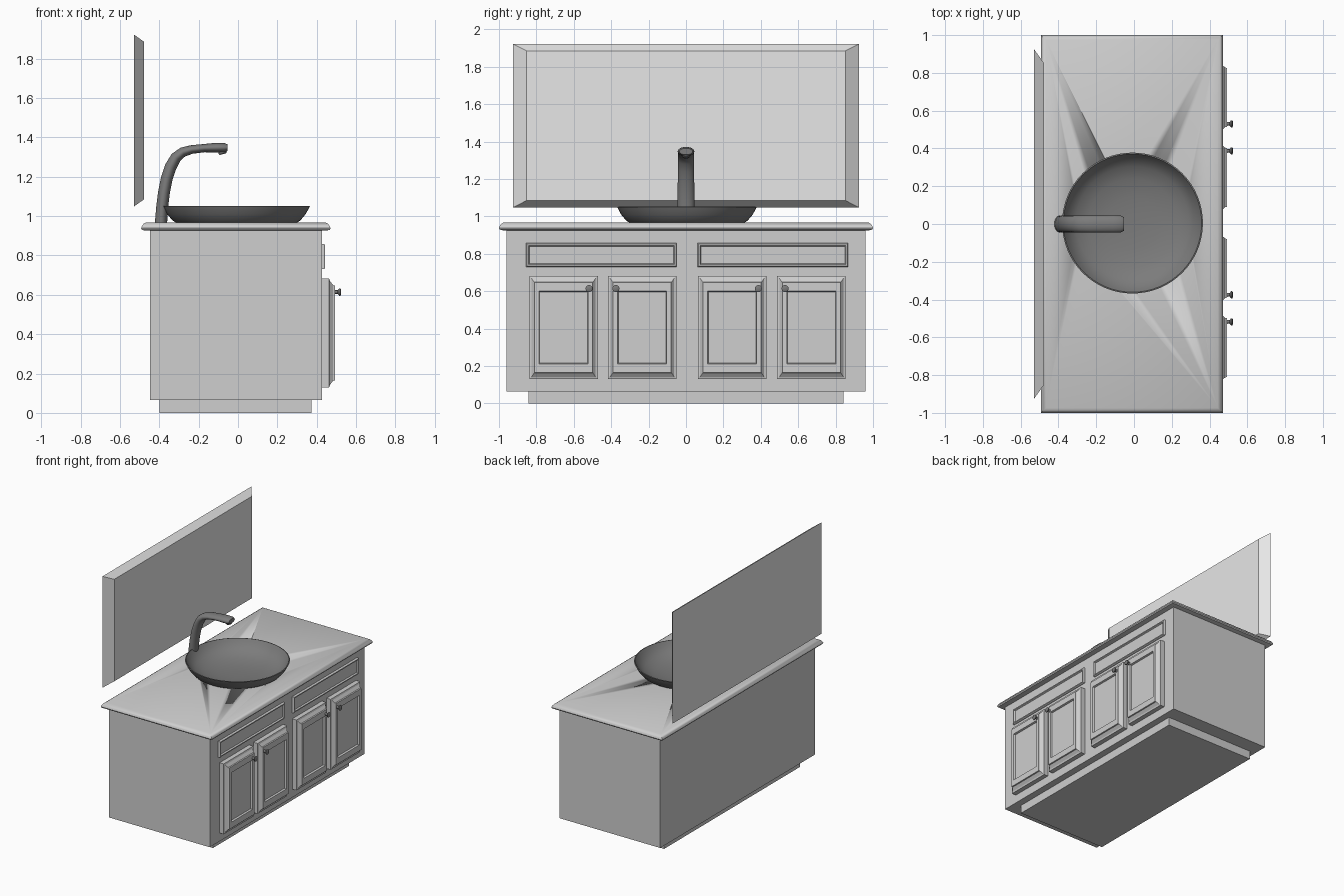
import bpy, bmesh, math
from mathutils import Vector

if "Cube" in bpy.data.objects:
    bpy.data.objects.remove(bpy.data.objects["Cube"])


def material(name, v):
    m = bpy.data.materials.new(name)
    m.diffuse_color = (v, v, v, 1)
    m.use_nodes = True
    m.node_tree.nodes["Principled BSDF"].inputs["Base Color"].default_value = m.diffuse_color
    return m


STONE = material("cabinet grey", 0.62)
GLASS = material("mirror light grey", 0.8)
METAL = material("dark grey", 0.2)


def skin(name, rings, mat, smooth=None):
    """Skin a list of equal-length rings of points and cap both ends."""
    bm = bmesh.new()
    rows = [[bm.verts.new(p) for p in r] for r in rings]
    n = len(rows[0])
    for a, b in zip(rows, rows[1:]):
        for i in range(n):
            j = (i + 1) % n
            bm.faces.new((a[i], a[j], b[j], b[i]))
    bm.faces.new(rows[0][::-1])
    bm.faces.new(rows[-1])
    bmesh.ops.recalc_face_normals(bm, faces=bm.faces)
    me = bpy.data.meshes.new(name)
    bm.to_mesh(me)
    bm.free()
    ob = bpy.data.objects.new(name, me)
    bpy.context.collection.objects.link(ob)
    me.materials.append(mat)
    if smooth:
        bpy.ops.object.select_all(action='DESELECT')
        bpy.context.view_layer.objects.active = ob
        ob.select_set(True)
        bpy.ops.object.shade_smooth_by_angle(angle=math.radians(smooth))
    return ob


def slab_z(name, x0, x1, y, profile, mat, smooth=None):
    """Horizontal slab: profile is (inset, z)."""
    rings = [[(x0 + i, -y + i, z), (x1 - i, -y + i, z),
              (x1 - i, y - i, z), (x0 + i, y - i, z)] for i, z in profile]
    return skin(name, rings, mat, smooth)


def panel_x(name, y0, y1, z0, z1, profile, mat, smooth=None):
    """Panel facing +x: profile is (inset in y, inset in z, x)."""
    rings = [[(x, y0 + a, z0 + b), (x, y1 - a, z0 + b),
              (x, y1 - a, z1 - b), (x, y0 + a, z1 - b)] for a, b, x in profile]
    return skin(name, rings, mat, smooth)


def lathe(name, profile, origin, axis, mat, n=48):
    """Turned part: profile is (radius, height along axis)."""
    q = Vector((0, 0, 1)).rotation_difference(Vector(axis))
    rings = []
    for r, h in profile:
        rings.append([Vector(origin) + q @ Vector((r * math.cos(2 * math.pi * k / n),
                      r * math.sin(2 * math.pi * k / n), h)) for k in range(n)])
    return skin(name, rings, mat, 40)


# Cabinet body and plinth
slab_z("plinth", -0.40, 0.373, 0.843, [(0, 0), (0, 0.066)], STONE)
slab_z("cabinet_body", -0.448, 0.427, 0.96, [(0, 0.065), (0, 0.927)], STONE)

# Countertop with rounded edge and a hole for the basin
top = slab_z("countertop", -0.492, 0.47, 1.0,
             [(0.02, 0.926), (0.004, 0.93), (0, 0.938), (0.004, 0.949),
              (0.013, 0.961), (0.026, 0.968)], STONE, 40)
cutter = lathe("basin_cutter", [(0.29, 0.9), (0.29, 1.0)], (-0.008, 0.005, 0), (0, 0, 1), STONE)
cutter.hide_render = True
cutter.display_type = 'WIRE'
mod = top.modifiers.new("basin_hole", 'BOOLEAN')
mod.object = cutter
mod.operation = 'DIFFERENCE'

# Basin: outer wall up, rim, then inner wall down
lathe("basin", [(0.14, 0.922), (0.235, 0.935), (0.29, 0.955), (0.325, 0.978),
                (0.352, 1.01), (0.368, 1.04), (0.373, 1.05), (0.366, 1.052),
                (0.355, 1.035), (0.335, 1.008), (0.30, 0.98), (0.235, 0.955),
                (0.14, 0.94), (0.05, 0.936)], (-0.008, 0.005, 0), (0, 0, 1), METAL, 64)

# Faucet: oval tube swept along a bent path (x, z, half width, half thickness)
path = [(-0.391, 0.965, 0.045, 0.031), (-0.386, 1.04, 0.045, 0.030),
        (-0.376, 1.12, 0.045, 0.030), (-0.362, 1.19, 0.044, 0.030),
        (-0.342, 1.25, 0.044, 0.030), (-0.315, 1.298, 0.044, 0.028),
        (-0.280, 1.325, 0.044, 0.025), (-0.235, 1.338, 0.044, 0.022),
        (-0.17, 1.345, 0.044, 0.021), (-0.11, 1.347, 0.045, 0.025),
        (-0.07, 1.347, 0.044, 0.024), (-0.053, 1.347, 0.036, 0.017)]
rings = []
for i, (x, z, w, t) in enumerate(path):
    a, b = path[max(i - 1, 0)], path[min(i + 1, len(path) - 1)]
    d = Vector((b[0] - a[0], 0, b[1] - a[1])).normalized()
    nrm = Vector((-d.z, 0, d.x))
    rings.append([Vector((x, 0, z)) + nrm * t * math.sin(k * math.pi / 12)
                  + Vector((0, w * math.cos(k * math.pi / 12), 0)) for k in range(24)])
skin("faucet", rings, METAL, 45)
lathe("faucet_outlet", [(0.02, 0), (0.02, 0.03), (0.016, 0.034)],
      (-0.085, 0, 1.347), (0.25, 0, -1), METAL, 24)

# Doors with bevelled frame and recessed panel, each with a knob
for i, (y0, knob) in enumerate([(-0.838, -0.518), (-0.418, -0.375), (0.063, 0.387), (0.487, 0.53)]):
    panel_x(f"door_{i + 1}", y0, y0 + 0.367, 0.13, 0.682,
            [(0, 0, 0.427), (0, 0, 0.463), (0.012, 0.012, 0.467), (0.026, 0.033, 0.483),
             (0.028, 0.035, 0.492), (0.052, 0.082, 0.492), (0.056, 0.086, 0.478)], STONE)
    lathe(f"knob_{i + 1}", [(0.013, 0.0), (0.009, 0.006), (0.009, 0.016), (0.019, 0.024),
                            (0.019, 0.03), (0.012, 0.034)],
          (0.49, knob, 0.614), (1, 0, 0), METAL, 20)

# Drawer fronts with a raised border
for i, y0 in enumerate((-0.855, 0.062)):
    panel_x(f"drawer_front_{i + 1}", y0, y0 + 0.805, 0.73, 0.857,
            [(0, 0, 0.42), (0, 0, 0.436), (0.004, 0.004, 0.443), (0.012, 0.012, 0.443),
             (0.017, 0.017, 0.432)], STONE)

# Wall mirror with bevelled border
panel_x("mirror", -0.925, 0.925, 1.048, 1.922,
        [(0, 0, -0.529), (0.073, 0.037, -0.477)], GLASS)
